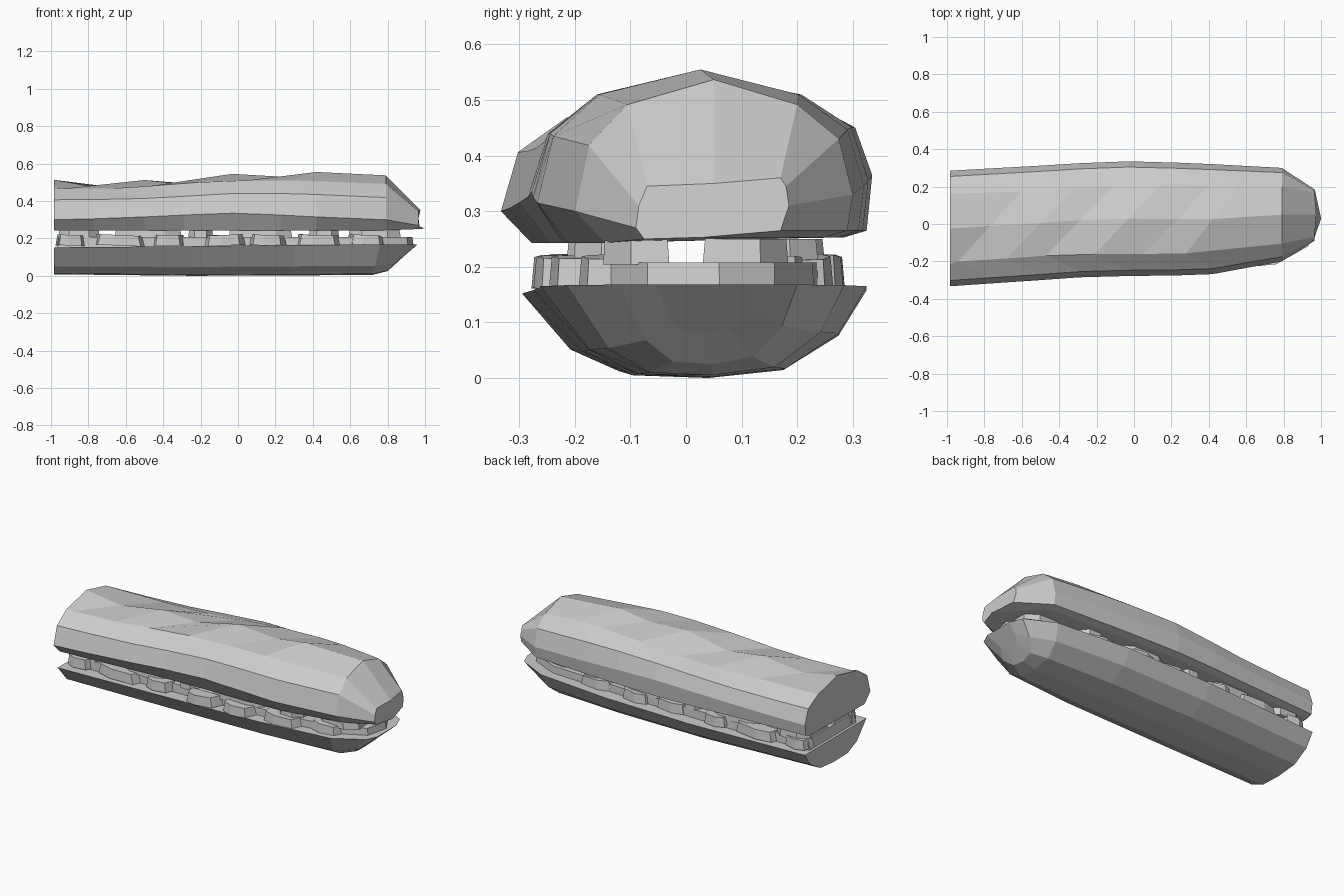
import bpy, bmesh, math, random

random.seed(4)


def loft(name, rings):
    """Skin a row of equal-length rings, close each ring and cap both ends."""
    bm = bmesh.new()
    rows = [[bm.verts.new(p) for p in r] for r in rings]
    n = len(rows[0])
    for a, b in zip(rows, rows[1:]):
        for i in range(n):
            j = (i + 1) % n
            bm.faces.new((a[i], a[j], b[j], b[i]))
    bm.faces.new(rows[0])
    bm.faces.new(rows[-1][::-1])
    bmesh.ops.recalc_face_normals(bm, faces=bm.faces)
    me = bpy.data.meshes.new(name)
    bm.to_mesh(me)
    bm.free()
    ob = bpy.data.objects.new(name, me)
    bpy.context.collection.objects.link(ob)
    return ob


def slab(name, outline, z0, z1, inset=0.0, tilt=0.0):
    """Flat slice with a polygon outline and a slightly smaller top."""
    cx = sum(p[0] for p in outline) / len(outline)
    cy = sum(p[1] for p in outline) / len(outline)
    k = 1 - inset
    low = [(x, y, z0 + tilt * (x - cx)) for x, y in outline]
    high = [(cx + (x - cx) * k, cy + (y - cy) * k, z1 + tilt * (x - cx)) for x, y in outline]
    return loft(name, [low, high])


# Top bread: diagonal slashes come from shearing the crown of each ring
def top_ring(x, yf, yb, zw, top, drop, shear):
    c, h = (yf + yb) / 2, (yb - yf) / 2
    ref = top + drop
    return [
        (x, yf + 0.055, 0.243),
        (x, yf, zw),
        (x, c - h * 0.9, zw + (ref - zw) * 0.5),
        (x - shear, c - h * 0.62, ref - 0.045),
        (x, c, top),
        (x + shear, c + h * 0.6, ref - 0.045),
        (x, c + h * 0.9, zw + (ref - zw) * 0.55),
        (x, yb, zw + 0.03),
        (x, yb - 0.01, 0.265),
        (x, yb - 0.05, 0.253),
    ]


sections = [
    # x, front y, back y, widest z, crown z, slash depth, shear
    (-0.985, -0.333, 0.285, 0.30, 0.513, 0.00, 0.00),
    (-0.77, -0.318, 0.297, 0.305, 0.475, 0.035, 0.17),
    (-0.50, -0.300, 0.312, 0.315, 0.512, 0.00, 0.18),
    (-0.29, -0.285, 0.325, 0.325, 0.490, 0.035, 0.18),
    (-0.03, -0.278, 0.335, 0.335, 0.545, 0.00, 0.18),
    (0.23, -0.275, 0.328, 0.325, 0.530, 0.025, 0.18),
    (0.42, -0.268, 0.320, 0.315, 0.555, 0.00, 0.14),
    (0.79, -0.200, 0.300, 0.30, 0.537, 0.00, 0.00),
]
rings = [top_ring(*s) for s in sections]
rings.append([
    (0.965, -0.075, 0.25), (0.965, -0.09, 0.27), (0.965, -0.085, 0.31),
    (0.965, -0.07, 0.345), (0.975, 0.05, 0.35), (0.965, 0.17, 0.36),
    (0.96, 0.18, 0.345), (0.965, 0.185, 0.31), (0.97, 0.17, 0.265),
    (1.0, 0.03, 0.253)])
loft("top_bread", rings)


# Bottom bread: shallow boat hull
def hull_ring(x, yf, yb, rim, base, tip=0.0):
    c, h = (yf + yb) / 2, (yb - yf) / 2
    d = rim - base
    prof = [(-1, 1), (-0.7, 0.3), (-0.4, 0.03), (0.05, 0), (0.5, 0.09), (0.83, 0.48), (1, 1)]
    return [(x + tip * t, c + h * u, base + d * t) for u, t in prof]


loft("bottom_bread", [
    hull_ring(-0.985, -0.295, 0.285, 0.152, 0.008),
    hull_ring(-0.25, -0.275, 0.325, 0.158, 0.0),
    hull_ring(0.30, -0.262, 0.325, 0.165, 0.002),
    hull_ring(0.72, -0.215, 0.285, 0.167, 0.005, 0.04),
    hull_ring(0.80, -0.12, 0.20, 0.168, 0.025, 0.13),
    hull_ring(0.86, -0.055, 0.125, 0.168, 0.08, 0.10),
])

# Lettuce bed covering the bottom bread
slab("lettuce_bed", [(-0.97, -0.22), (-0.3, -0.20), (0.45, -0.19), (0.75, -0.15), (0.91, -0.07),
                     (0.94, 0.06), (0.88, 0.16), (0.72, 0.23), (0.2, 0.25), (-0.4, 0.25),
                     (-0.97, 0.22)], 0.15, 0.208, 0.01)

# Ruffled lettuce pieces peeking out along both sides
ruffles = [(-0.89, 0.17), (-0.63, 0.28), (-0.37, 0.18), (-0.07, 0.22),
           (0.16, 0.20), (0.43, 0.24), (0.69, 0.20)]
for side, label in ((-1, "front"), (1, "back")):
    for i, (x, w) in enumerate(ruffles):
        edge = 0.275 - max(0, x - 0.3) * 0.17
        if side > 0:
            edge += 0.01
        edge += random.uniform(-0.02, 0.005)
        out = [(x - w / 2, side * (edge - 0.09)), (x - w / 2 + 0.02, side * (edge - 0.02)),
               (x - w * 0.1, side * edge), (x + w / 2 - 0.03, side * (edge - 0.015)),
               (x + w / 2, side * (edge - 0.08))]
        slab(f"lettuce_{label}_{i + 1}", out, 0.162, 0.218, 0.12, random.uniform(-0.06, 0.06))

# Upper filling slices that hold up the top bread
for side, label in ((-1, "front"), (1, "back")):
    for i, (x, w) in enumerate([(-0.85, 0.22), (-0.48, 0.36), (-0.20, 0.13),
                                (0.12, 0.34), (0.46, 0.16), (0.73, 0.28)]):
        reach = (0.215 if side < 0 else 0.25) - max(0, x - 0.4) * 0.2
        out = [(x - w / 2, side * 0.03), (x - w / 2, side * (reach - 0.05)),
               (x - w / 4, side * reach), (x + w / 4, side * reach),
               (x + w / 2, side * (reach - 0.05)), (x + w / 2, side * 0.03)]
        slab(f"slice_{label}_{i + 1}", out, 0.204, 0.25, 0.05)
